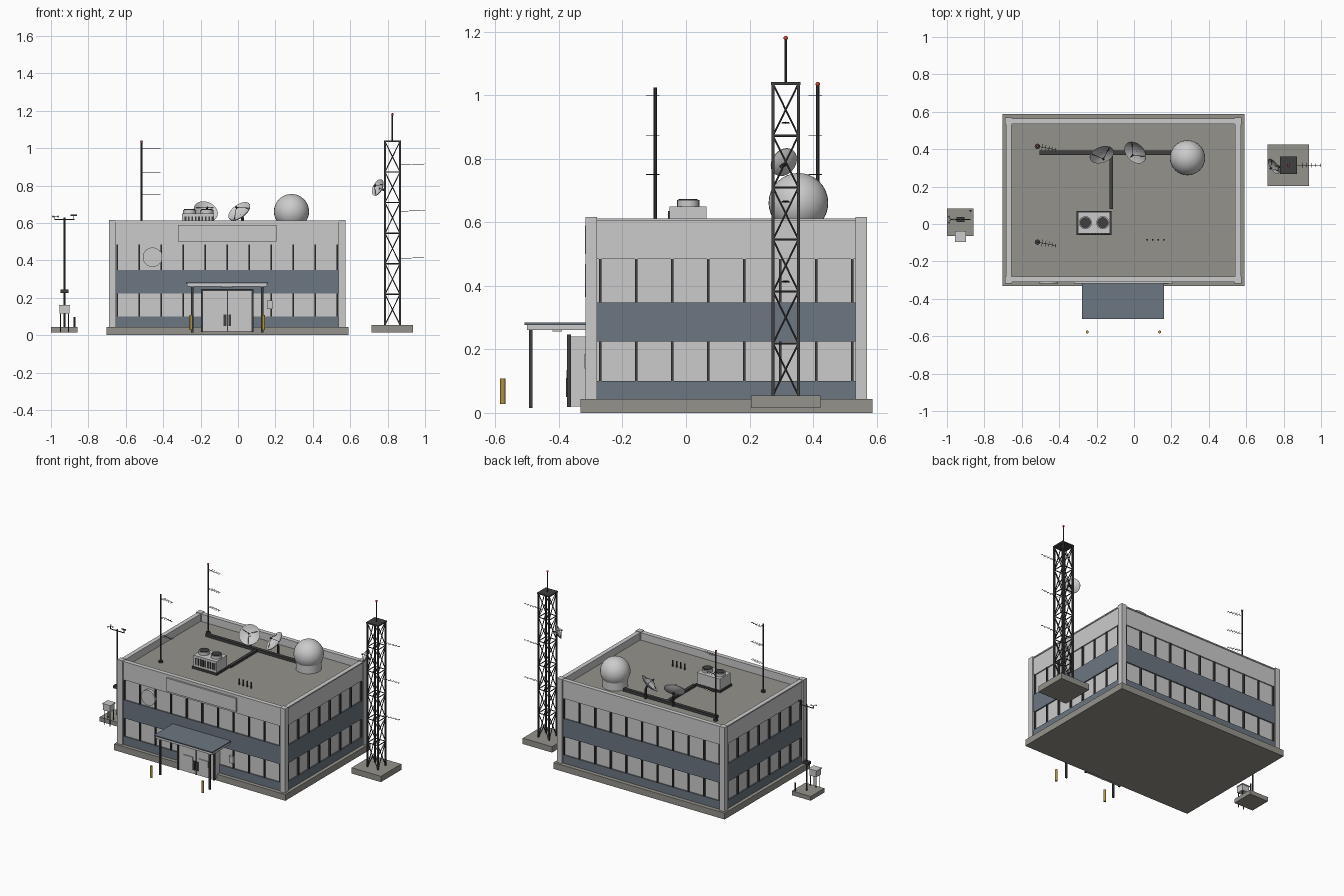
import bpy, bmesh, math
from mathutils import Vector, Matrix

if "Cube" in bpy.data.objects:
    bpy.data.objects.remove(bpy.data.objects["Cube"])


def material(name, rgb):
    m = bpy.data.materials.new(name)
    m.diffuse_color = (*rgb, 1)
    m.use_nodes = True
    m.node_tree.nodes["Principled BSDF"].inputs["Base Color"].default_value = m.diffuse_color
    return m


BLUE = material("slate_blue", (0.15, 0.18, 0.22))
DARK = material("dark_metal", (0.05, 0.05, 0.05))
STONE = material("warm_concrete", (0.30, 0.29, 0.26))
YELLOW = material("yellow", (0.45, 0.30, 0.05))
RED = material("red", (0.6, 0.06, 0.04))


def finish(name, bm, mat=None, smooth=False):
    bmesh.ops.recalc_face_normals(bm, faces=bm.faces)
    me = bpy.data.meshes.new(name)
    bm.to_mesh(me)
    bm.free()
    ob = bpy.data.objects.new(name, me)
    bpy.context.collection.objects.link(ob)
    if mat:
        me.materials.append(mat)
    if smooth:
        bpy.ops.object.select_all(action='DESELECT')
        ob.select_set(True)
        bpy.context.view_layer.objects.active = ob
        bpy.ops.object.shade_smooth_by_angle(angle=math.radians(40))
    return ob


def add_box(bm, x0, x1, y0, y1, z0, z1):
    m = Matrix.Translation(((x0 + x1) / 2, (y0 + y1) / 2, (z0 + z1) / 2))
    bmesh.ops.create_cube(bm, size=1, matrix=m @ Matrix.Diagonal((x1 - x0, y1 - y0, z1 - z0, 1)))


def add_rod(bm, a, b, r, n=8, r2=None):
    a, b = Vector(a), Vector(b)
    rot = (b - a).to_track_quat('Z', 'Y').to_matrix().to_4x4()
    bmesh.ops.create_cone(bm, cap_ends=True, segments=n, radius1=r, radius2=r if r2 is None else r2,
                          depth=(b - a).length, matrix=Matrix.Translation((a + b) / 2) @ rot)


def boxes(name, dims, mat=None):
    bm = bmesh.new()
    for d in dims:
        add_box(bm, *d)
    return finish(name, bm, mat)


def rods(name, items, mat=None, n=8):
    bm = bmesh.new()
    for a, b, r in items:
        add_rod(bm, a, b, r, n)
    return finish(name, bm, mat, n > 6)


def ball(name, c, r, mat=None, n=12):
    bm = bmesh.new()
    bmesh.ops.create_uvsphere(bm, u_segments=n, v_segments=max(6, n // 2), radius=r,
                              matrix=Matrix.Translation(c))
    return finish(name, bm, mat, True)


def ring(x0, x1, y0, y1, z0, z1, t):
    return [(x0, x1, y0, y0 + t, z0, z1), (x0, x1, y1 - t, y1, z0, z1),
            (x0, x0 + t, y0 + t, y1 - t, z0, z1), (x1 - t, x1, y0 + t, y1 - t, z0, z1)]


# Main building
X0, X1, Y0, Y1, ROOF = -0.68, 0.566, -0.306, 0.559, 0.56
boxes("foundation_slab", [(-0.703, 0.59, -0.332, 0.587, 0, 0.043)], STONE)
boxes("window_core", [(X0 + .008, X1 - .008, Y0 + .008, Y1 - .008, .04, ROOF - .005)])
boxes("roof_deck", [(X0 + .02, X1 - .02, Y0 + .02, Y1 - .02, ROOF - .01, ROOF)], STONE)
boxes("wall_bands", [(X0, X1, Y0, Y1, .04, .10), (X0, X1, Y0, Y1, .224, .348)], BLUE)
boxes("parapet", ring(X0, X1, Y0, Y1, .485, .608, .022))
boxes("parapet_coping", ring(X0 - .005, X1 + .005, Y0 - .005, Y1 + .005, .604, .612, .03))
boxes("corner_pillars", [(x, x + .038, y, y + .037, .04, .616)
                         for x in (-.69, .538) for y in (-.317, .533)])

# Window mullions on all four sides, both floors
bars = []
for z0, z1 in ((.10, .224), (.348, .485)):
    for i in range(11):
        x = -.645 + i * .1176
        for y in (Y0, Y1):
            bars.append((x - .004, x + .004, y - .004 if y < 0 else y - .009, y + .009 if y < 0 else y + .004, z0, z1))
    for i in range(8):
        y = -.27 + i * .1133
        for x in (X0, X1):
            bars.append((x - .004 if x < 0 else x - .009, x + .009 if x < 0 else x + .004, y - .004, y + .004, z0, z1))
boxes("mullions", bars, DARK)

# Blank front panel and round plaque
boxes("front_panel", [(-.32, .207, Y0 - .012, Y0 + .002, .50, .59)])
rods("round_plaque", [((-.457, Y0 - .012, .417), (-.457, Y0 + .01, .417), .052)], n=32)

# Entrance: canopy, posts, vestibule, doors, bollards
boxes("canopy_slab", [(-.272, .155, -.5, -.3, .26, .277)])
boxes("canopy_roof", [(-.279, .161, -.508, -.3, .277, .284)], BLUE)
boxes("canopy_light", [(-.09, -.03, -.42, -.39, .256, .261)])
boxes("canopy_posts", [(x - .006, x + .006, -.495, -.483, .015, .262) for x in (-.245, .13)], DARK)
boxes("vestibule", [(-.19, .075, -.37, -.30, .02, .24)])
boxes("door_frame", [(-.197, -.187, -.374, -.362, .018, .245), (.072, .082, -.374, -.362, .018, .245),
                     (-.197, .082, -.374, -.362, .236, .246), (-.06, -.054, -.374, -.362, .02, .24)], DARK)
boxes("door_plates", [(-.15, -.08, -.376, -.366, .09, .135), (-.035, .035, -.376, -.366, .09, .135)])
boxes("door_handles", [(-.078, -.062, -.378, -.366, .05, .11), (-.052, -.038, -.378, -.366, .05, .11)], DARK)
boxes("entry_panel", [(.155, .185, -.32, -.30, .14, .185)])
rods("bollards", [((x, -.577, .028), (x, -.577, .108), .008) for x in (-.25, .137)], YELLOW, 12)

# Rooftop air handler
boxes("air_unit", [(-.3, -.127, -.052, .064, ROOF + .012, .65)])
boxes("air_unit_base", [(-.307, -.12, -.058, .07, ROOF, ROOF + .014)], DARK)
boxes("air_unit_louvres", [(-.285 + i * .018, -.276 + i * .018, -.056, -.05, .59, .635) for i in range(9)], DARK)
rods("fan_housings", [((x, .007, .648), (x, .007, .67), .035) for x in (-.26, -.167)], n=20)
rods("fan_grilles", [((x, .007, .668), (x, .007, .674), .03) for x in (-.26, -.167)], DARK, 20)

# Radome
rods("radome_drum", [((.286, .354, ROOF), (.286, .354, .64), .08)], n=32)
ball("radome", (.286, .354, .661), .094, n=32)

# Cable trays and vent pipes
boxes("cable_trays", [(-.505, .2, .37, .393, ROOF, ROOF + .018), (-.131, -.111, .08, .372, ROOF, ROOF + .016)], DARK)
rods("vent_pipes", [((.07 + i * .03, -.085, ROOF), (.07 + i * .03, -.085, .6), .005) for i in range(4)], DARK)


def dish(name, centre, normal, r, base=None):
    """Parabolic bowl with feed, struts and an optional stand."""
    c, nrm = Vector(centre), Vector(normal).normalized()
    T = Matrix.Translation(c) @ nrm.to_track_quat('Z', 'Y').to_matrix().to_4x4()
    bm = bmesh.new()
    prof = [(r * k / 5, .3 * r * ((k / 5) ** 2 - .6)) for k in range(6)]
    prof += [(x, z - .004) for x, z in reversed(prof)]
    vs = [bm.verts.new((x, 0, z)) for x, z in prof]
    es = [bm.edges.new(p) for p in zip(vs, vs[1:])]
    bmesh.ops.spin(bm, geom=vs + es, axis=(0, 0, 1), cent=(0, 0, 0), angle=math.tau, steps=28)
    bmesh.ops.remove_doubles(bm, verts=bm.verts, dist=1e-5)
    bm.transform(T)
    finish(name, bm, None, True)
    tip = T @ Vector((0, 0, .55 * r))
    legs = [(T @ Vector((.85 * r * math.cos(a), .85 * r * math.sin(a), .03 * r)), tip, .0014)
            for a in (0.5, 0.5 + math.tau / 3, 0.5 + 2 * math.tau / 3)]
    legs.append((T @ Vector((0, 0, .45 * r)), T @ Vector((0, 0, .62 * r)), .005))
    back = T @ Vector((0, 0, -.2 * r))
    if base:
        knee = Vector((base[0], base[1], c.z - .035))
        legs += [(Vector(base), knee, .008), (knee, back, .007)]
    rods(name + "_feed", legs, DARK)
    return back


dish("roof_dish_left", (-.174, .375, .658), (.27, -.72, .6), .067, (-.18, .395, ROOF))
dish("roof_dish_right", (.01, .385, .658), (-.5, -.5, .68), .067, (.025, .4, ROOF))


def yagi(start, direction, length, half):
    """Boom with short cross elements."""
    s, d = Vector(start), Vector(direction).normalized()
    side = d.cross(Vector((0, 0, 1))).normalized()
    out = [(s, s + d * length, .0014)]
    for i in range(5):
        p = s + d * length * (.25 + .18 * i)
        h = half * (1 - .1 * i)
        out.append((p - side * h, p + side * h, .0012))
    return out


# Rooftop whip masts with side antennas
for label, y, top in (("rear", .415, 1.03), ("front", -.097, 1.025)):
    rods(label + "_roof_mast", [((-.516, y, ROOF), (-.516, y, top), .005),
                                ((-.516, y, ROOF), (-.516, y, ROOF + .012), .015)], DARK)
    arms = []
    for z in (.75, .872, 1.0):
        arms += yagi((-.516, y, z), (.98, -.18, 0), .102, .018)
    rods(label + "_mast_antennas", arms, DARK, 5)
ball("rear_mast_beacon", (-.516, .415, 1.035), .007, RED)

# Lattice tower
CX, CY, H, BASE, BAY = .826, .314, .04, .055, .1635
boxes("tower_footing", [(.715, .936, .204, .424, .015, BASE)], STONE)
corners = [(CX + sx * H, CY + sy * H) for sx, sy in ((-1, -1), (1, -1), (1, 1), (-1, 1))]
boxes("tower_legs", [(x - .005, x + .005, y - .005, y + .005, BASE, 1.037) for x, y in corners], DARK)
braces = []
for k in range(6):
    z0, z1 = BASE + k * BAY, BASE + (k + 1) * BAY
    for i in range(4):
        a, b = corners[i], corners[(i + 1) % 4]
        braces += [((*a, z0), (*b, z1), .0028), ((*b, z0), (*a, z1), .0028), ((*a, z1), (*b, z1), .0034)]
rods("tower_bracing", braces, DARK, 6)
boxes("tower_top_plate", [(CX - .046, CX + .046, CY - .046, CY + .046, 1.032, 1.041)], DARK)
rods("tower_spire", [((CX, CY, 1.04), (CX, CY, 1.178), .004)], DARK)
ball("tower_beacon", (CX, CY, 1.18), .007, RED)
back = dish("tower_dish", (.75, .31, .788), (-.75, -.5, .38), .047)
rods("tower_dish_arm", [(back, (.786, .3, .775), .006)], DARK)
arms = []
for z in (.91, .662, .41):
    arms += yagi((CX + H, CY, z), (1, 0, .04), .135, .014)
rods("tower_antennas", arms, DARK, 5)

# Weather station
PX, PY = -.928, .024
boxes("station_footing", [(-1.0, -.857, -.064, .083, .015, .044)], STONE)
rods("station_pole", [((PX, PY, .04), (PX, PY, .63), .005),
                      ((-.98, PY, .618), (-.875, PY, .618), .003),
                      ((-.98, PY, .618), (-.98, PY, .635), .002),
                      ((-.878, PY, .618), (-.878, PY, .642), .002)], DARK)
cups = [((-.98, PY, .635), (-.98 + .018 * math.cos(a), PY + .018 * math.sin(a), .635), .0015)
        for a in (0, 2.09, 4.19)]
rods("anemometer_arms", cups, DARK, 6)
for i, c in enumerate(cups):
    ball("anemometer_cup_%d" % i, c[1], .005, None, 8)
boxes("wind_vane", [(-.895, -.862, PY - .001, PY + .001, .636, .645)], DARK)
boxes("station_logger", [(-.95, -.907, PY - .013, PY + .013, .226, .245)], DARK)
boxes("instrument_shelter", [(-.954, -.902, -.092, -.042, .115, .155), (-.958, -.898, -.096, -.038, .155, .161)])
rods("shelter_legs", [((x, y, .015), (x, y, .116), .003) for x in (-.949, -.907) for y in (-.087, -.047)], DARK)
rods("rain_gauge", [((-.874, .07, .044), (-.874, .07, .098), .006)], DARK)
